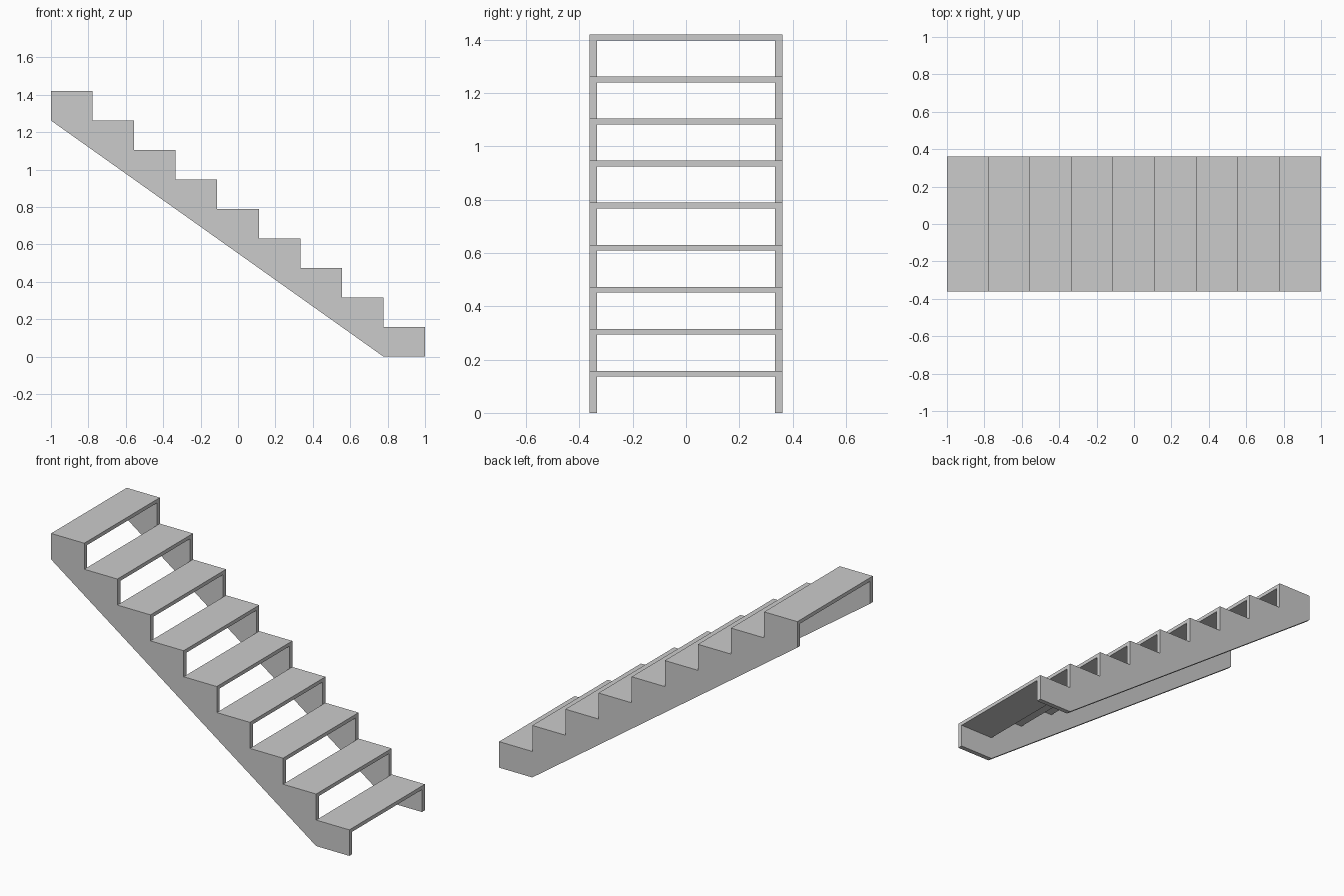
import bpy, bmesh

if "Cube" in bpy.data.objects:
    bpy.data.objects.remove(bpy.data.objects["Cube"])

N = 9                      # number of steps
RUN, RISE = 2 / N, 1.42 / N
HALF_W, SIDE_T, TREAD_T = 0.362, 0.028, 0.022


def extrude_profile(name, profile, y0, y1):
    """Solid made by extruding an x/z outline along y."""
    bm = bmesh.new()
    face = bm.faces.new([bm.verts.new((x, y0, z)) for x, z in profile])
    ext = bmesh.ops.extrude_face_region(bm, geom=[face])
    verts = [g for g in ext["geom"] if isinstance(g, bmesh.types.BMVert)]
    bmesh.ops.translate(bm, verts=verts, vec=(0, y1 - y0, 0))
    bmesh.ops.recalc_face_normals(bm, faces=bm.faces)
    mesh = bpy.data.meshes.new(name)
    bm.to_mesh(mesh)
    bm.free()
    obj = bpy.data.objects.new(name, mesh)
    bpy.context.collection.objects.link(obj)
    return obj


# Sawtooth side stringers with a sloping underside
outline = [(-1, RISE * (N - 1)), (1 - RUN, 0), (1, 0)]
for i in range(N):
    z = RISE * (i + 1)
    outline += [(1 - RUN * i, z), (1 - RUN * (i + 1), z)]
    # the next riser starts at the back of this tread

inner = HALF_W - SIDE_T
extrude_profile("front_stringer", outline, -HALF_W, -inner)
extrude_profile("back_stringer", outline, inner, HALF_W)

# Thin open treads set flush between the stringers
for i in range(N):
    x1, z1 = 1 - RUN * i, RISE * (i + 1)
    x0, z0 = x1 - RUN, z1 - TREAD_T
    extrude_profile(f"tread_{i + 1}", [(x0, z0), (x1, z0), (x1, z1), (x0, z1)],
                    -inner, inner)
